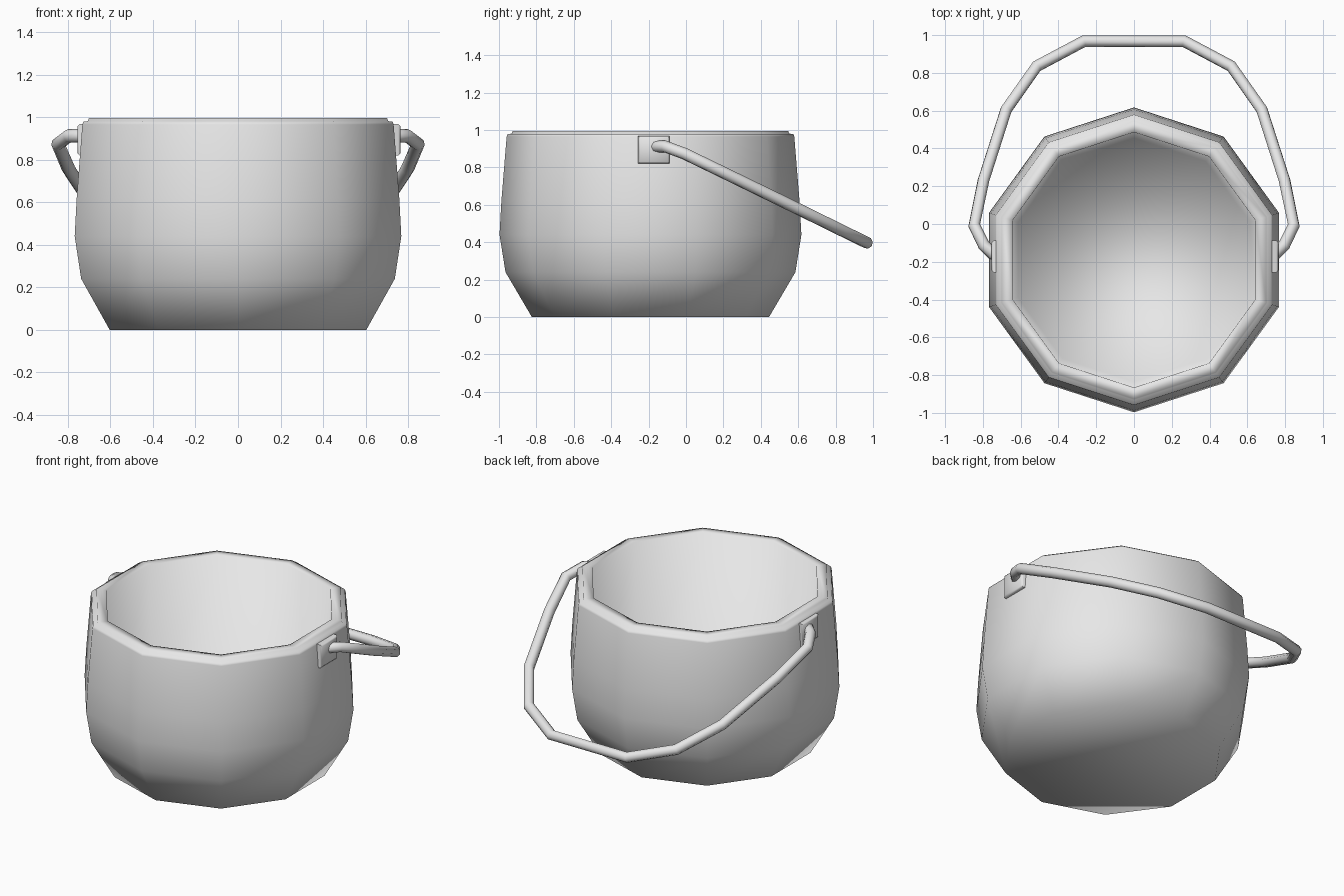
import bpy
import bmesh
import math

SIDES = 10
POT_Y = -0.19

cube = bpy.data.objects.get("Cube")
if cube:
    bpy.data.objects.remove(cube, do_unlink=True)

grey = bpy.data.materials.new("light_grey")
grey.use_nodes = True
colour = (0.8, 0.8, 0.8, 1)
grey.diffuse_color = colour
grey.node_tree.nodes["Principled BSDF"].inputs["Base Color"].default_value = colour


def add_object(name, bm):
    bmesh.ops.recalc_face_normals(bm, faces=bm.faces)
    mesh = bpy.data.meshes.new(name)
    bm.to_mesh(mesh)
    bm.free()
    mesh.materials.append(grey)
    obj = bpy.data.objects.new(name, mesh)
    bpy.context.collection.objects.link(obj)
    return obj


def smooth(obj, degrees):
    bpy.ops.object.select_all(action='DESELECT')
    obj.select_set(True)
    bpy.context.view_layer.objects.active = obj
    bpy.ops.object.shade_smooth_by_angle(angle=math.radians(degrees))


# Pot body: (radius, height) from the base, over the rim and down inside
profile = [(0.634, 0), (0.775, 0.24), (0.807, 0.44), (0.797, 0.62),
           (0.769, 0.965), (0.764, 0.978), (0.742, 0.981), (0.736, 0.996),
           (0.676, 0.996), (0.645, 0.12)]
bm = bmesh.new()
rings = []
for radius, height in profile:
    angles = [math.pi / 2 + math.tau * i / SIDES for i in range(SIDES)]
    rings.append([bm.verts.new((radius * math.cos(a), POT_Y + radius * math.sin(a), height))
                  for a in angles])
for low, high in zip(rings, rings[1:]):
    for i in range(SIDES):
        j = (i + 1) % SIDES
        bm.faces.new((low[i], low[j], high[j], high[i]))
bm.faces.new(rings[0])
bm.faces.new(rings[-1])
smooth(add_object("pot", bm), 100)

# Square mounting plates set into the wall on both sides
for centre, name in ((0.709, "left_handle_plate"), (-0.699, "right_handle_plate")):
    bm = bmesh.new()
    bmesh.ops.create_cube(bm, size=1)
    for v in bm.verts:
        v.co = (centre + v.co.x * 0.11, -0.172 + v.co.y * 0.168, 0.894 + v.co.z * 0.147)
    outer = [e for e in bm.edges if all(abs(v.co.x) > abs(centre) for v in e.verts)]
    bmesh.ops.bevel(bm, geom=outer, offset=0.01, segments=1, affect='EDGES')
    smooth(add_object(name, bm), 60)

# Swinging bail handle: half the path, mirrored
half = [(0.69, -0.175, 0.905), (0.75, -0.157, 0.912), (0.795, -0.112, 0.912),
        (0.846, -0.007, 0.873), (0.797, 0.23, 0.758), (0.677, 0.605, 0.575),
        (0.515, 0.835, 0.462), (0.265, 0.968, 0.397)]
path = half + [(-x, y, z) for x, y, z in reversed(half)]
curve = bpy.data.curves.new("handle", 'CURVE')
curve.dimensions = '3D'
curve.bevel_depth = 0.032
curve.bevel_resolution = 2
curve.use_fill_caps = True
spline = curve.splines.new('POLY')
spline.points.add(len(path) - 1)
for point, co in zip(spline.points, path):
    point.co = (*co, 1)
curve.materials.append(grey)
handle = bpy.data.objects.new("handle", curve)
bpy.context.collection.objects.link(handle)
bpy.ops.object.select_all(action='DESELECT')
handle.select_set(True)
bpy.context.view_layer.objects.active = handle
bpy.ops.object.convert(target='MESH')
smooth(bpy.context.view_layer.objects.active, 60)
